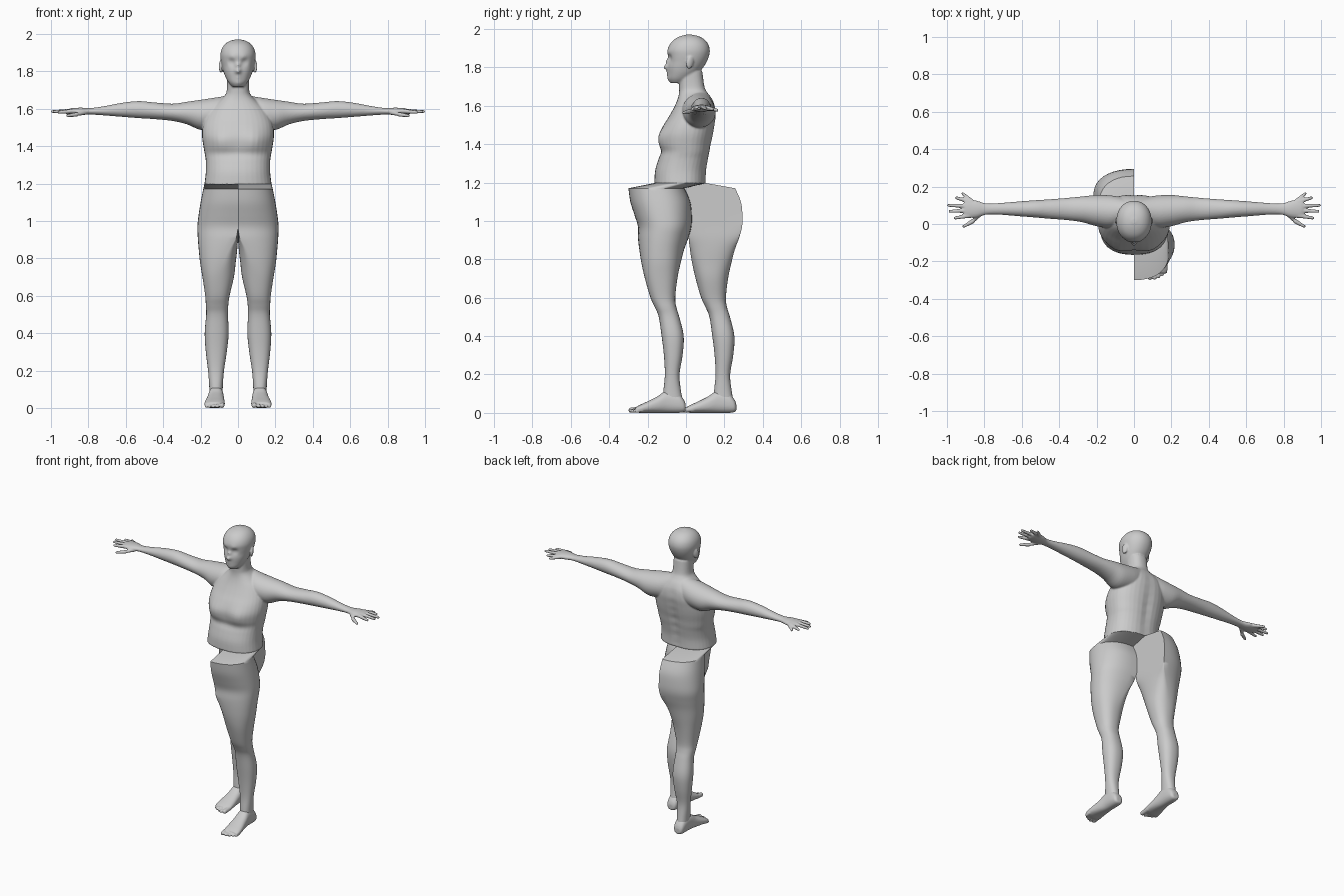
import bpy, bmesh, math
from mathutils import Vector, Matrix


def smooth_rows(rows, k):
    # Catmull-Rom resampling of section rows
    out = []
    for i in range(len(rows) - 1):
        p0, p1, p2, p3 = rows[max(i - 1, 0)], rows[i], rows[i + 1], rows[min(i + 2, len(rows) - 1)]
        for j in range(k):
            t = j / k
            out.append([0.5 * (2 * b + (c - a) * t + (2 * a - 5 * b + 4 * c - d) * t * t
                               + (3 * b - a - 3 * c + d) * t ** 3)
                        for a, b, c, d in zip(p0, p1, p2, p3)])
    return out + [list(rows[-1])]


def loft(bm, axis, rows, n=36, k=4, p=1.0, side=1, first=None):
    # rows: position, a min, a max, b min, b max, optional flatness of the inner side
    rows = smooth_rows(rows, k)
    if first:
        rows.insert(0, first)
    rings = []
    for r in rows:
        t, a0, a1, b0, b1 = r[:5]
        flat = r[5] if len(r) > 5 else 0
        ring = []
        for i in range(n):
            th = 2 * math.pi * i / n
            c, s = math.cos(th), math.sin(th)
            c, s = math.copysign(abs(c) ** p, c), math.copysign(abs(s) ** p, s)
            a = (a0 + a1) / 2 + (a1 - a0) / 2 * c
            a += flat * (a0 + (a1 - a0) * max(c, 0) - a)
            b = (b0 + b1) / 2 + (b1 - b0) / 2 * s
            x, y, z = {'z': (a, b, t), 'x': (t, a, b), 'y': (a, t, b)}[axis]
            ring.append(bm.verts.new((x * side, y, z)))
        rings.append(ring)
    for q, w in zip(rings, rings[1:]):
        for i in range(n):
            bm.faces.new((q[i], q[(i + 1) % n], w[(i + 1) % n], w[i]))
    bm.faces.new(rings[0])
    bm.faces.new(rings[-1])


def digit(bm, a, b, r0, r1):
    # tapered finger or toe with a round tip
    a, b = Vector(a), Vector(b)
    d = b - a
    rot = d.to_track_quat('Z', 'Y').to_matrix().to_4x4()
    bmesh.ops.create_cone(bm, cap_ends=True, segments=14, radius1=r0, radius2=r1, depth=d.length,
                          matrix=Matrix.Translation((a + b) / 2) @ rot)
    bmesh.ops.create_icosphere(bm, subdivisions=2, radius=r1, matrix=Matrix.Translation(b))


def sculpt(bm, dabs):
    # soft brush strokes: centre, radius, offset; mirrored when off centre
    strokes = []
    for c, r, o in dabs:
        for m in ((1, -1) if c[0] else (1,)):
            strokes.append((Vector((c[0] * m, c[1], c[2])), r, Vector((o[0] * m, o[1], o[2]))))
    for v in bm.verts:
        co = v.co.copy()
        for c, r, o in strokes:
            v.co += o * math.exp(-(co - c).length_squared / (r * r))


def finish(bm, name, voxel=None, iters=3):
    bmesh.ops.recalc_face_normals(bm, faces=bm.faces)
    me = bpy.data.meshes.new(name)
    bm.to_mesh(me)
    bm.free()
    ob = bpy.data.objects.new(name, me)
    bpy.context.collection.objects.link(ob)
    if voxel:
        m = ob.modifiers.new("blend", 'REMESH')
        m.mode = 'VOXEL'
        m.voxel_size = voxel
        m.use_smooth_shade = True
        m = ob.modifiers.new("soften", 'SMOOTH')
        m.factor, m.iterations = 0.5, iters
    else:
        bpy.ops.object.select_all(action='DESELECT')
        ob.select_set(True)
        bpy.context.view_layer.objects.active = ob
        bpy.ops.object.shade_smooth_by_angle(angle=math.radians(40))


# upper body: torso and neck
bm = bmesh.new()
torso = [(1.195, .18, -.165, .105), (1.26, .172, -.161, .107), (1.32, .172, -.144, .117),
         (1.36, .178, -.128, .125), (1.40, .185, -.134, .132), (1.45, .192, -.134, .143),
         (1.50, .19, -.115, .151), (1.55, .178, -.085, .157), (1.60, .15, -.058, .152),
         (1.64, .105, -.042, .133), (1.67, .072, -.036, .11), (1.70, .06, -.036, .096), (1.78, .058, -.04, .085)]
loft(bm, 'z', [(z, -w, w, f, b) for z, w, f, b in torso], p=.85)

# head
head = [(1.718, .03, -.078, 0), (1.74, .05, -.09, .03), (1.77, .067, -.093, .065), (1.80, .078, -.095, .09),
        (1.83, .086, -.092, .108), (1.86, .092, -.094, .12), (1.89, .094, -.096, .124), (1.92, .087, -.084, .116),
        (1.945, .07, -.062, .096), (1.962, .045, -.03, .066), (1.971, .012, .005, .027)]
loft(bm, 'z', [(z, -w, w, f, b) for z, w, f, b in head], n=72, k=6, p=.94)

# eye sockets, brow, nose, lips, chin, chest, spine
dabs = [((.034, -.085, 1.85), .018, (0, .013, 0)), ((.034, -.08, 1.848), .009, (0, -.006, 0)),
        ((.03, -.09, 1.874), .018, (0, -.004, 0)), ((0, -.1, 1.803), .015, (0, -.028, -.002)),
        ((0, -.095, 1.832), .012, (0, -.016, 0)), ((0, -.095, 1.77), .017, (0, -.007, 0)),
        ((0, -.088, 1.738), .02, (0, -.006, 0)), ((.085, -.11, 1.425), .06, (0, -.018, 0))]
dabs += [((0, .13, 1.22 + .06 * i), .032, (0, -.009, 0)) for i in range(7)]
sculpt(bm, dabs)

arm = [(.05, .01, .14, 1.50, 1.672), (.12, -.02, .152, 1.49, 1.66), (.20, -.012, .155, 1.487, 1.648),
       (.27, .008, .148, 1.516, 1.638), (.35, .02, .14, 1.535, 1.627), (.45, .028, .132, 1.545, 1.634),
       (.53, .035, .127, 1.55, 1.641), (.62, .042, .12, 1.557, 1.632), (.72, .05, .112, 1.565, 1.613),
       (.79, .05, .11, 1.569, 1.604), (.84, .035, .125, 1.567, 1.606), (.89, .032, .132, 1.571, 1.603),
       (.908, .04, .125, 1.575, 1.598)]
fingers = [((.82, .055, 1.58), (.862, .014, 1.57)), ((.86, .016, 1.57), (.91, -.013, 1.563)),
           ((.88, .045, 1.588), (.957, .032, 1.582)), ((.88, .072, 1.589), (.985, .068, 1.585)),
           ((.88, .095, 1.589), (.992, .1, 1.585)), ((.87, .117, 1.588), (.95, .14, 1.581)),
           ((.86, .115, 1.586), (.915, .162, 1.577))]
for s in (1, -1):
    # arms, hands, ears
    loft(bm, 'x', arm, side=s)
    for a, b in fingers:
        digit(bm, (a[0] * s, a[1], a[2]), (b[0] * s, b[1], b[2]), .0125, .0085)
    bmesh.ops.create_uvsphere(bm, u_segments=16, v_segments=12, radius=1,
                              matrix=Matrix.Translation((.092 * s, .02, 1.825))
                              @ Matrix.Rotation(-.2, 4, 'X') @ Matrix.Rotation(.4 * s, 4, 'Z')
                              @ Matrix.Diagonal((.009, .02, .034, 1)))
finish(bm, "upper_body", .0052)

# hip and leg sections, foot and toes, all about the middle of the stride
leg = [(1.17, 0, .186, -.30, -.008, 1), (1.10, 0, .2, -.29, .022, 1), (1.03, 0, .211, -.268, .03, 1),
       (.97, 0, .217, -.25, .028, 1), (.91, 0, .215, -.25, .012, .9), (.85, .004, .21, -.243, -.01, .6),
       (.78, .012, .203, -.232, -.028, .3), (.70, .022, .19, -.214, -.045, 0), (.60, .045, .175, -.185, -.056, 0),
       (.55, .052, .172, -.162, -.05, 0), (.50, .054, .17, -.142, -.035, 0), (.40, .05, .178, -.127, -.012, 0),
       (.30, .06, .172, -.115, -.018, 0), (.20, .075, .16, -.11, -.034, 0), (.12, .081, .154, -.117, -.027, 0),
       (.06, .083, .152, -.12, -.018, 0), (.02, .088, .147, -.11, -.022, 0)]
foot = [(-.002, .1, .137, .012, .045), (-.012, .086, .149, .004, .07), (-.04, .08, .155, 0, .1),
        (-.1, .077, .158, 0, .115), (-.15, .074, .166, 0, .085), (-.2, .071, .176, 0, .06),
        (-.24, .071, .18, 0, .042), (-.262, .08, .174, .004, .03)]
toes = [(.086, -.286, .014), (.111, -.288, .0105), (.132, -.28, .0095), (.151, -.27, .009), (.168, -.257, .009)]

for s, label in ((1, "left"), (-1, "right")):
    # left leg stands forward, right leg is stretched back from the same waist
    dy = 0 if s == 1 else .264
    bm = bmesh.new()
    loft(bm, 'z', [(z, a, b, f + dy, k + dy, d) for z, a, b, f, k, d in leg], n=40, p=.87, side=s,
         first=[1.197, 0, .18, -.165, .105, 1])
    finish(bm, label + "_hip_and_leg")
    bm = bmesh.new()
    loft(bm, 'y', [(y + dy, a, b, c, d) for y, a, b, c, d in foot], p=.85, side=s)
    for x, y, r in toes:
        digit(bm, (x * s, -.225 + dy, r + .006), (x * s, y + dy, r), r * 1.1, r)
    finish(bm, label + "_foot", .0045, 2)
